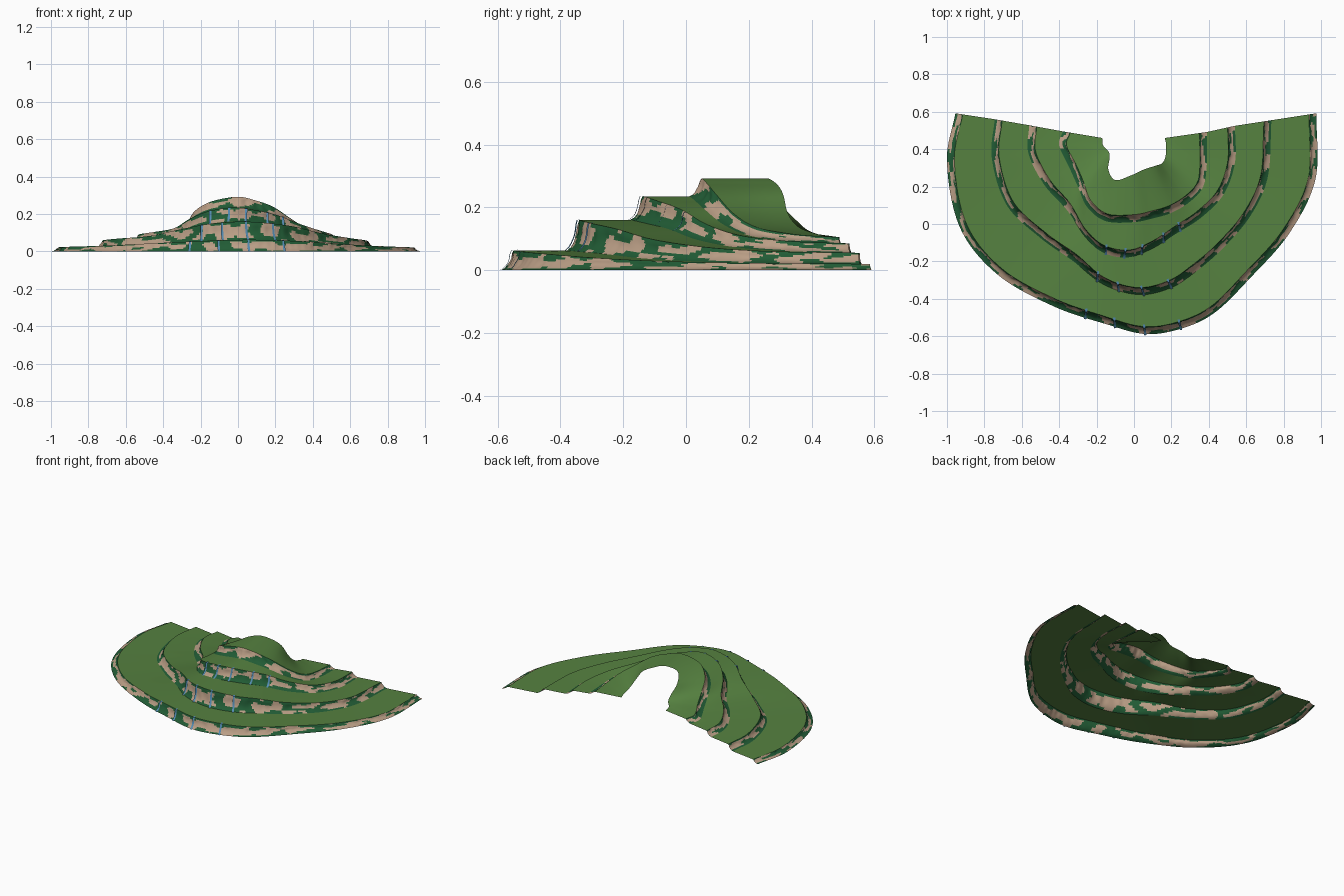
import bpy, math
from mathutils import Vector, noise

if "Cube" in bpy.data.objects:
    bpy.data.objects.remove(bpy.data.objects["Cube"])

SUB = 24          # columns between neighbouring outline points
# Plan outlines, left end -> front -> right end
OUTER = [(-.955, .592), (-1, .33), (-.93, -.02), (-.73, -.27), (-.43, -.44), (-.15, -.535), (.06, -.588),
         (.25, -.56), (.43, -.475), (.62, -.29), (.83, -.05), (.97, .24), (.975, .592)]
SECOND = [(-.745, .56), (-.76, .35), (-.68, .1), (-.5, -.075), (-.33, -.195), (-.16, -.325), (.03, -.378),
          (.2, -.34), (.33, -.255), (.47, -.135), (.62, .04), (.715, .25), (.735, .555)]
THIRD = [(-.56, .528), (-.565, .38), (-.48, .21), (-.355, .07), (-.26, -.07), (-.16, -.155), (-.03, -.178),
         (.1, -.13), (.22, -.055), (.36, .035), (.48, .16), (.54, .33), (.54, .525)]
FOURTH = [(-.38, .495), (-.4, .42), (-.345, .3), (-.3, .2), (-.25, .09), (-.15, .015), (0, .01),
          (.1, .03), (.2, .06), (.3, .12), (.37, .2), (.39, .33), (.39, .492)]
INNER = [(-.17, .46), (-.165, .42), (-.135, .385), (-.13, .355), (-.137, .29), (-.1, .235), (-.02, .258),
         (.05, .29), (.11, .31), (.15, .325), (.168, .36), (.172, .42), (.165, .46)]
RISE = [0, .05, .13, .27, .6, .87, 1, .9, .72, .4, .17, .05, 0]     # how high the hill is along the outline
TOPS = [(.02, .063), (.055, .16), (.085, .235), (.105, .292)]        # end height, front height per tier
PROFILE = [(0, 0), (.3, .1), (.52, .24), (.68, .4), (.8, .56), (.86, .72), (.9, .86), (1, 1)]  # inset, height
WALL = .04


def spline(points):
    """Catmull-Rom through the points, SUB columns per span."""
    p = [Vector(q) for q in points]
    p = [2 * p[0] - p[1]] + p + [2 * p[-1] - p[-2]]
    out = []
    for i in range(1, len(p) - 2):
        a, b, c, d = p[i - 1:i + 3]
        for s in range(SUB):
            t = s / SUB
            out.append(.5 * (2 * b + (c - a) * t + (2 * a - 5 * b + 4 * c - d) * t * t
                             + (3 * b - a - 3 * c + d) * t ** 3))
    return out + [p[-2]]


def material(name, rgb):
    m = bpy.data.materials.new(name)
    m.diffuse_color = [(c / 255) ** 2.2 for c in rgb] + [1]
    m.use_nodes = True
    m.node_tree.nodes["Principled BSDF"].inputs["Base Color"].default_value = m.diffuse_color
    return m


grass = material("grass", (86, 128, 66))
moss = material("moss", (38, 92, 56))
rock = material("rock", (184, 156, 132))
water = material("water", (84, 138, 176))


def grid(name, rows, mats, pick=lambda r, c: 0):
    """Surface from rows of points, material chosen per face."""
    n = len(rows[0])
    faces, ids = [], []
    for r in range(len(rows) - 1):
        for c in range(n - 1):
            faces.append((r * n + c, r * n + c + 1, (r + 1) * n + c + 1, (r + 1) * n + c))
            ids.append(pick(r, c))
    me = bpy.data.meshes.new(name)
    me.from_pydata([v for row in rows for v in row], [], faces)
    for m in mats:
        me.materials.append(m)
    me.polygons.foreach_set("material_index", ids)
    ob = bpy.data.objects.new(name, me)
    bpy.context.collection.objects.link(ob)
    bpy.ops.object.select_all(action='DESELECT')
    ob.select_set(True)
    bpy.context.view_layer.objects.active = ob
    bpy.ops.object.shade_smooth_by_angle(angle=math.radians(40))
    return ob


outlines = [spline(o) for o in (OUTER, SECOND, THIRD, FOURTH, INNER)]
rise = [v.y for v in spline([(i, w) for i, w in enumerate(RISE)])]
cols = len(rise)
ground = [0] * cols
falls = [(-.26, -.1, .06, .25), (-.2, -.08, .05, .2), (-.15, -.05, .04, .16, .25), ()]

for k, (low, high) in enumerate(TOPS):
    base, nxt = outlines[k], outlines[k + 1]
    top = [low + (high - low) * max(0, w) for w in rise]
    inward = [(b - a).normalized() for a, b in zip(base, nxt)]
    arc = [0]
    for a, b in zip(base, base[1:]):
        arc.append(arc[-1] + (b - a).length)

    # Cliff wall: leaning, fluted rock face
    rows = []
    for inset, h in PROFILE:
        row = []
        for c in range(cols):
            flute = .007 * noise.noise((arc[c] * 28, k * 5.3, h * 1.5)) * math.sin(math.pi * h)
            p = base[c] + inward[c] * (WALL * inset + flute)
            row.append(Vector((p.x, p.y, ground[c] + (top[c] - ground[c]) * h)))
        rows.append(row)

    def patch(r, c):
        n = noise.noise((arc[c] * 11, k * 7.7 + 2.3, r * .35))
        edge = abs((r + .5) / 7 - .5) * 2
        return 1 if n > -.12 + .75 * max(0, edge - .45) else 0

    grid(f"cliff_wall_{k + 1}", rows, [moss, rock], patch)

    # Grass terrace from the rim to the foot of the next wall (or the inner edge)
    rim = rows[-1]
    terrace = []
    for s in range(5):
        terrace.append([rim[c].lerp(Vector((nxt[c].x, nxt[c].y, top[c])), s / 4) for c in range(cols)])
    grid(f"grass_terrace_{k + 1}", terrace, [grass])

    # Narrow waterfalls down the front of the wall
    for j, x in enumerate(falls[k]):
        c = min(range(cols // 4, 3 * cols // 4), key=lambda i: abs(base[i].x - x))
        out = Vector((-inward[c].x, -inward[c].y, 0)) * .007
        side = Vector((-inward[c].y, inward[c].x, 0)) * -.006
        strip = [[row[c] + out - side, row[c] + out + side] for row in rows]
        lip = rim[c] - out * 1.5 + Vector((0, 0, .002))
        strip.append([lip - side, lip + side])
        grid(f"waterfall_{k + 1}_{j + 1}", strip, [water])

    ground = top
